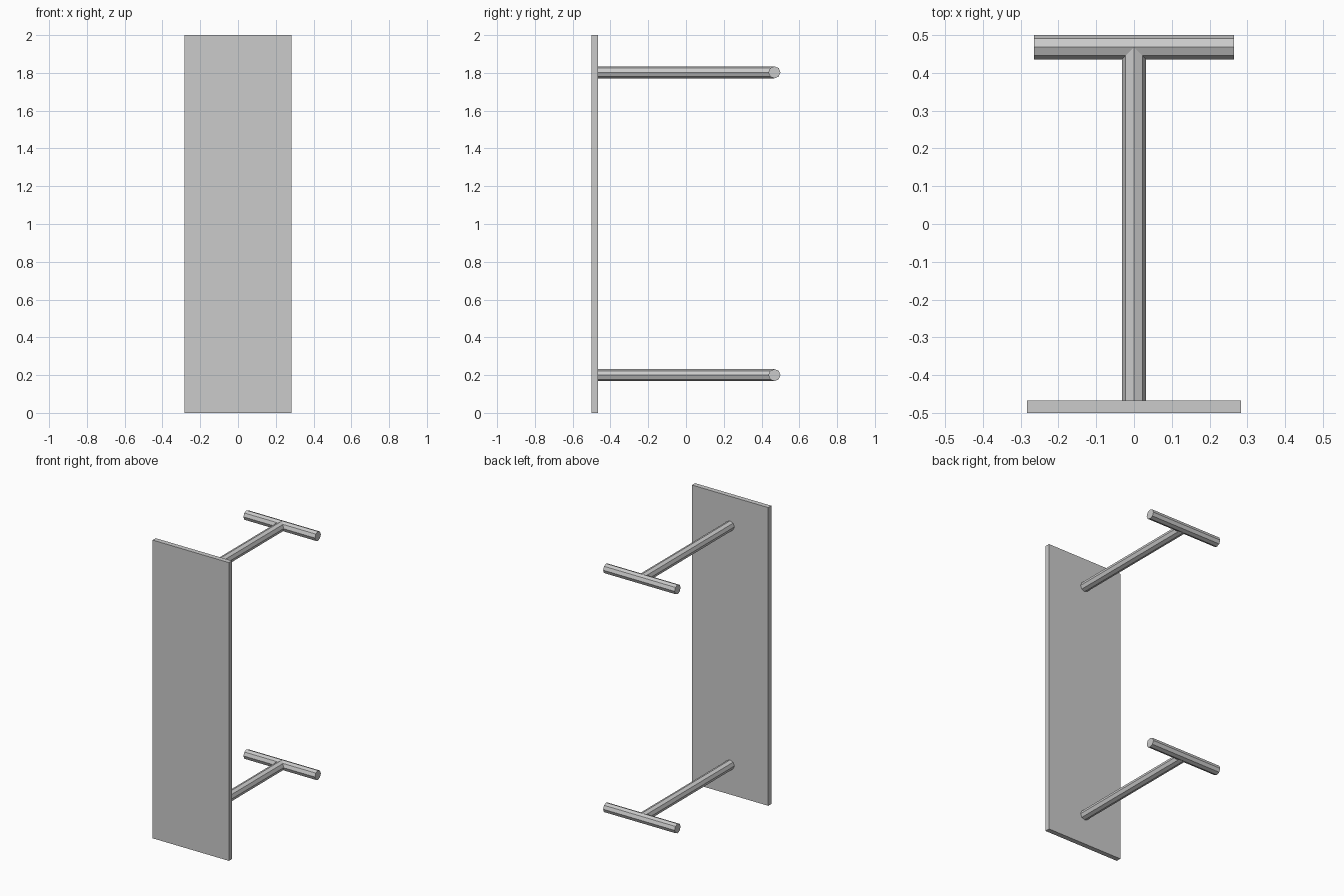
import bpy
from math import pi
from mathutils import Vector

if "Cube" in bpy.data.objects:
    bpy.data.objects.remove(bpy.data.objects["Cube"])

R = 0.032       # tube radius
BAR_Y = 0.468   # centre line of the cross bars


def box(name, lo, hi):
    lo, hi = Vector(lo), Vector(hi)
    bpy.ops.mesh.primitive_cube_add(size=1, location=(lo + hi) / 2)
    ob = bpy.context.object
    ob.name = name
    ob.scale = hi - lo
    bpy.ops.object.transform_apply(location=False, rotation=False, scale=True)


def tube(name, a, b):
    # eight-sided rod with a ridge on top
    a, b = Vector(a), Vector(b)
    rot = (0, pi / 2, 0) if abs(b.x - a.x) > 0.01 else (pi / 2, 0, 0)
    bpy.ops.mesh.primitive_cylinder_add(vertices=8, radius=R, depth=(b - a).length,
                                        location=(a + b) / 2, rotation=rot)
    bpy.context.object.name = name


# Upright flat board
box("board", (-0.283, -0.5, 0), (0.283, -0.467, 2))

# T-shaped supports, upper and lower
for level, z in (("lower", 0.2), ("upper", 1.803)):
    tube(level + "_stem", (0, -0.48, z), (0, BAR_Y, z))
    tube(level + "_cross_bar", (-0.265, BAR_Y, z), (0.265, BAR_Y, z))
